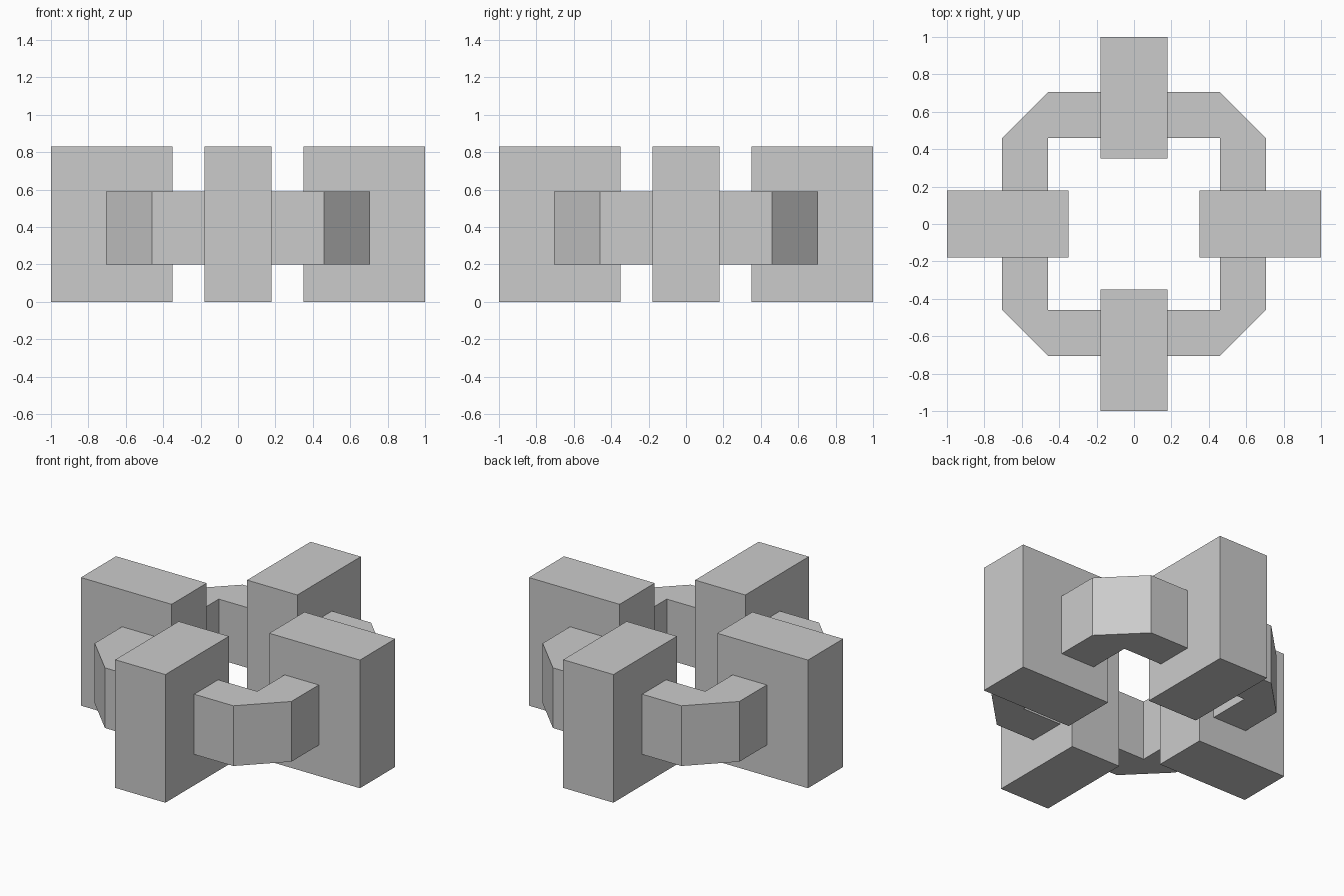
import bpy
import bmesh
from math import pi
from mathutils import Matrix

cube = bpy.data.objects.get("Cube")
if cube:
    bpy.data.objects.remove(cube)

# One plain grey for every part
GREY = (0.6, 0.6, 0.6, 1)
grey = bpy.data.materials.new("plain grey")
grey.use_nodes = True
grey.diffuse_color = GREY
grey.node_tree.nodes["Principled BSDF"].inputs["Base Color"].default_value = GREY


def prism(name, outline, bottom, top, angle):
    """Extrude a flat outline upward and turn it about the centre."""
    bm = bmesh.new()
    base = bm.faces.new([bm.verts.new((x, y, bottom)) for x, y in outline])
    grown = bmesh.ops.extrude_face_region(bm, geom=[base], use_keep_orig=True)
    verts = [v for v in grown["geom"] if isinstance(v, bmesh.types.BMVert)]
    bmesh.ops.translate(bm, verts=verts, vec=(0, 0, top - bottom))
    bmesh.ops.recalc_face_normals(bm, faces=bm.faces)
    bm.transform(Matrix.Rotation(angle, 4, "Z"))
    mesh = bpy.data.meshes.new(name)
    bm.to_mesh(mesh)
    bm.free()
    mesh.materials.append(grey)
    obj = bpy.data.objects.new(name, mesh)
    bpy.context.collection.objects.link(obj)


# Upright block, and chamfered elbow with ends buried in the blocks
HALF, INNER, OUTER = 0.18, 0.46, 0.705
END = HALF - 0.02
block = [(0.35, -HALF), (1, -HALF), (1, HALF), (0.35, HALF)]
elbow = [(END, INNER), (INNER, INNER), (INNER, END), (OUTER, END),
         (OUTER, INNER), (INNER, OUTER), (END, OUTER)]

sides = ("left", "back", "right", "front")
corners = ("back_left", "back_right", "front_right", "front_left")
for i, (side, corner) in enumerate(zip(sides, corners)):
    prism(side + "_block", block, 0, 0.83, i * pi / 2)
    prism(corner + "_elbow", elbow, 0.2, 0.59, i * pi / 2)
